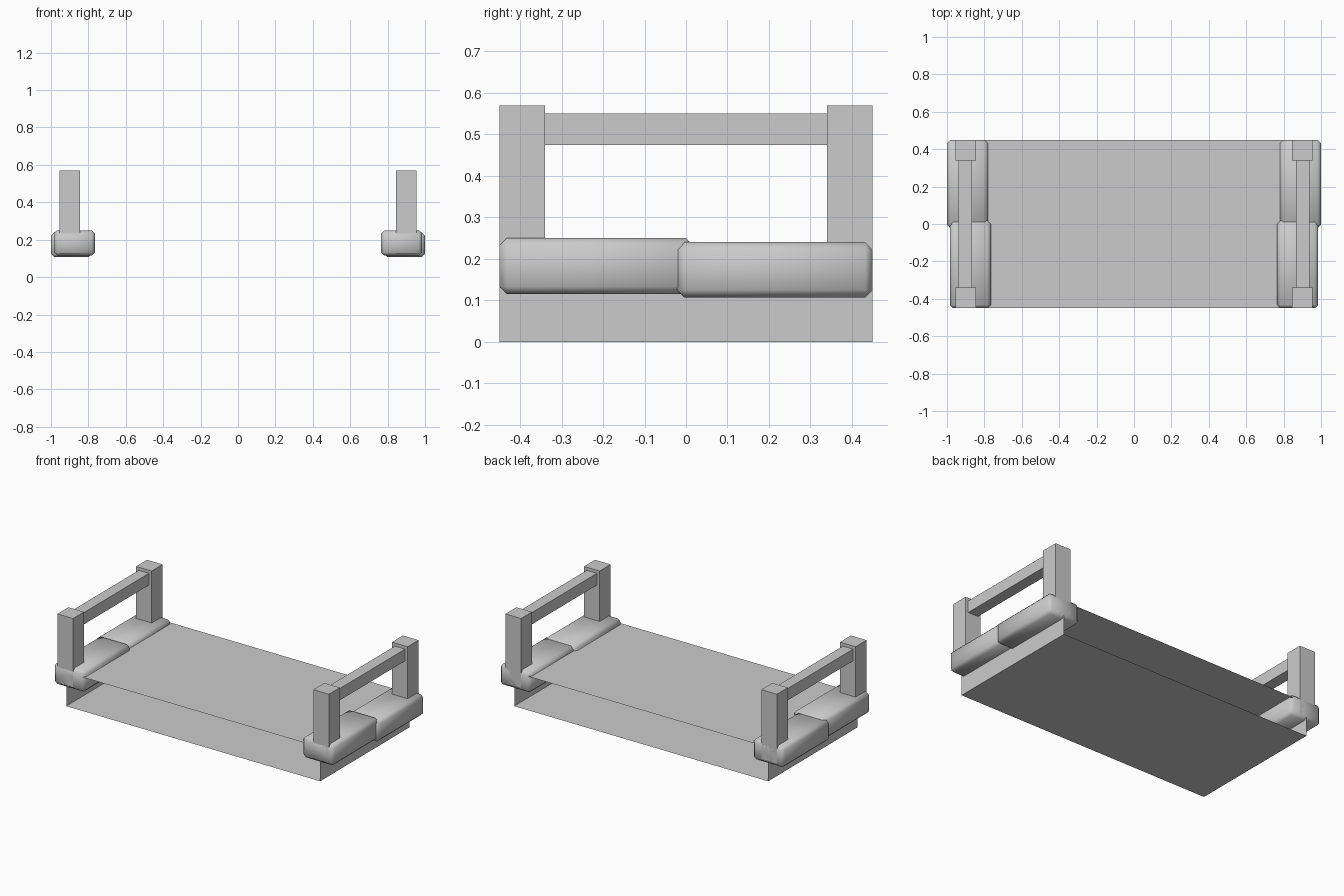
import bpy, bmesh

if "Cube" in bpy.data.objects:
    bpy.data.objects.remove(bpy.data.objects["Cube"])


def box(name, lo, hi, bevel=0.0, open_ends=False):
    """Axis-aligned box between two corners, optionally chamfered or open along y."""
    bm = bmesh.new()
    bmesh.ops.create_cube(bm, size=1.0)
    for v in bm.verts:
        for i in range(3):
            v.co[i] = hi[i] if v.co[i] > 0 else lo[i]
    bm.normal_update()
    if open_ends:
        ends = [f for f in bm.faces if abs(f.normal.y) > 0.9]
        bmesh.ops.delete(bm, geom=ends, context='FACES_ONLY')
    if bevel:
        bmesh.ops.bevel(bm, geom=bm.edges[:], offset=bevel, segments=1,
                        profile=0.5, affect='EDGES')
        for f in bm.faces:
            f.smooth = True
    bmesh.ops.recalc_face_normals(bm, faces=bm.faces[:])
    mesh = bpy.data.meshes.new(name)
    bm.to_mesh(mesh)
    bm.free()
    obj = bpy.data.objects.new(name, mesh)
    bpy.context.collection.objects.link(obj)
    return obj


def mirrored(name, lo, hi, bevel=0.0):
    """The same box on the right and left side."""
    box(name + "_right", lo, hi, bevel)
    box(name + "_left", (-hi[0], lo[1], lo[2]), (-lo[0], hi[1], hi[2]), bevel)


# Deck: hollow sleeve, open at front and back
box("deck", (-0.893, -0.45, 0.0), (0.893, 0.45, 0.215), open_ends=True)

# Overlapping side beams with chamfered, softly shaded edges
mirrored("front_beam", (0.765, -0.45, 0.115), (0.985, 0.018, 0.25), 0.018)
mirrored("back_beam", (0.78, -0.022, 0.107), (1.0, 0.45, 0.24), 0.018)

# Corner posts
mirrored("front_post", (0.845, -0.45, 0.13), (0.955, -0.34, 0.57))
mirrored("back_post", (0.845, 0.34, 0.13), (0.955, 0.45, 0.57))

# Handrails between the posts
mirrored("handrail", (0.865, -0.345, 0.475), (0.937, 0.345, 0.55))
